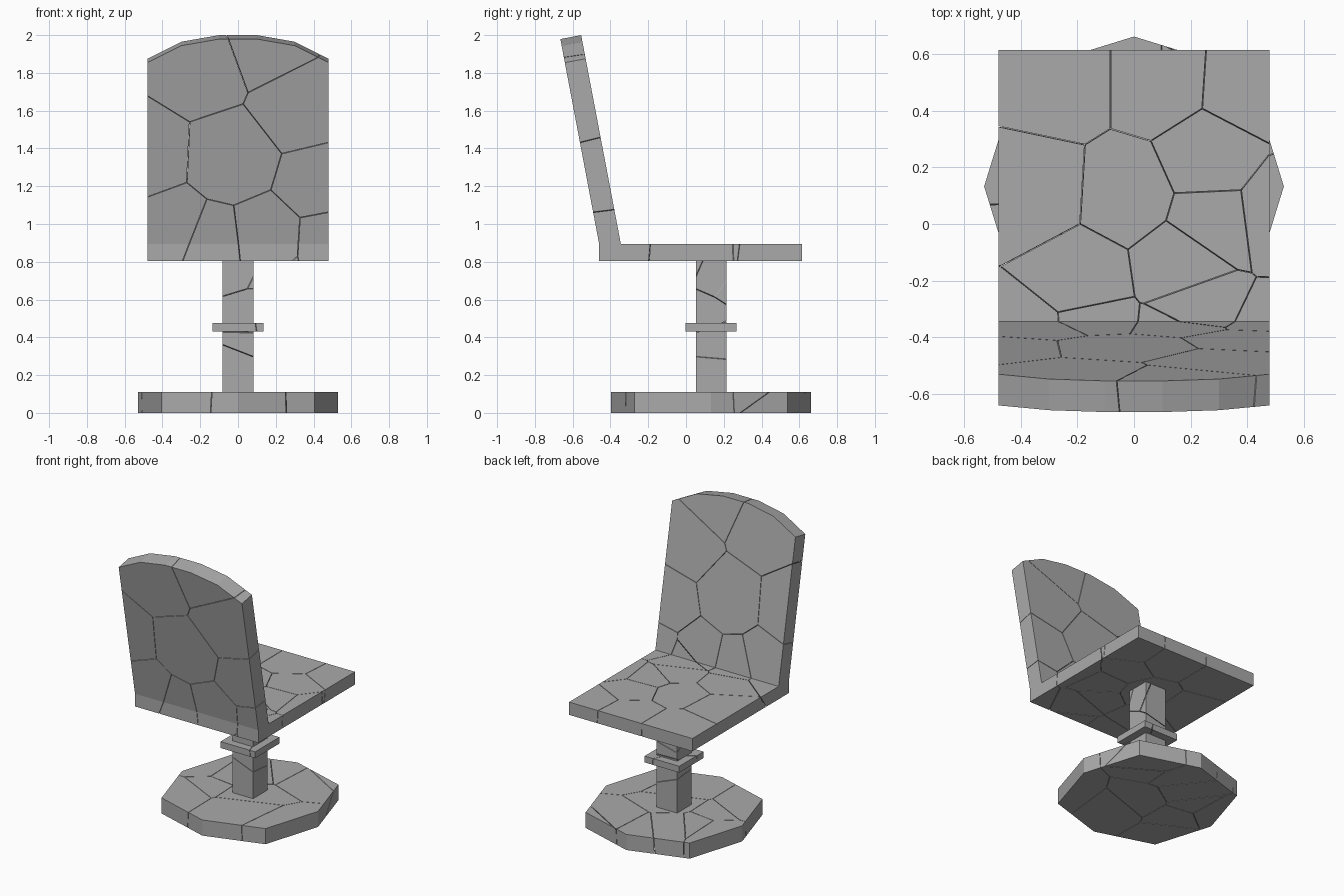
import bpy, bmesh, random
from mathutils import Vector

if "Cube" in bpy.data.objects:
    bpy.data.objects.remove(bpy.data.objects["Cube"])

random.seed(4)
GAP = 0.0015  # half the width of a crack

stone = bpy.data.materials.new("grey_stone")
stone.use_nodes = True
GREY = (0.4, 0.4, 0.4, 1)
stone.diffuse_color = GREY
stone.node_tree.nodes["Principled BSDF"].inputs["Base Color"].default_value = GREY


def prism(outline, offset):
    """Closed prism from a flat outline of 3D points."""
    bm = bmesh.new()
    face = bm.faces.new([bm.verts.new(p) for p in outline])
    ext = bmesh.ops.extrude_face_region(bm, geom=[face], use_keep_orig=True)
    moved = [g for g in ext["geom"] if isinstance(g, bmesh.types.BMVert)]
    bmesh.ops.translate(bm, verts=moved, vec=offset)
    bmesh.ops.recalc_face_normals(bm, faces=bm.faces)
    return bm


def slice_off(bm, point, normal):
    """Remove everything beyond a plane and cap the cut."""
    cut = bmesh.ops.bisect_plane(bm, geom=bm.verts[:] + bm.edges[:] + bm.faces[:],
                                 plane_co=point, plane_no=normal, clear_outer=True)
    rim = [e for e in cut["geom_cut"] if isinstance(e, bmesh.types.BMEdge) and e.is_boundary]
    if rim:
        bmesh.ops.edgeloop_fill(bm, edges=rim)


def add_cracked(name, solid, seeds):
    """Break a solid into shards around the seeds, joined in one object."""
    mesh = bpy.data.meshes.new(name)
    joined = bmesh.new()
    for seed in seeds:
        shard = solid.copy()
        for other in seeds:
            if other is not seed and shard.verts:
                way = (other - seed).normalized()
                slice_off(shard, (seed + other) / 2 - way * GAP, way)
        if shard.faces:
            bmesh.ops.recalc_face_normals(shard, faces=shard.faces)
            shard.to_mesh(mesh)
            joined.from_mesh(mesh)
        shard.free()
    joined.to_mesh(mesh)
    joined.free()
    solid.free()
    mesh.materials.append(stone)
    obj = bpy.data.objects.new(name, mesh)
    bpy.context.collection.objects.link(obj)


def box(half, y, low, high):
    corners = [(-half, y - half), (half, y - half), (half, y + half), (-half, y + half)]
    return prism([(a, b, low) for a, b in corners], (0, 0, high - low))


def scatter(count, reach, y, low, high):
    return [Vector((random.uniform(-reach, reach), y + random.uniform(-reach, reach),
                    random.uniform(low, high))) for _ in range(count)]


# Seat and leaning backrest share one side profile
W = 0.48
side = [(0.615, 0.805), (0.615, 0.895), (-0.345, 0.895), (-0.574, 2.1),
        (-0.688, 2.1), (-0.46, 0.895), (-0.46, 0.805)]
shell = prism([(-W, y, z) for y, z in side], (2 * W, 0, 0))

# Rounded top of the backrest, cut square to its lean
lean = Vector((0, 1, 0.19))
arc = [(-W, 1.875), (-0.3, 1.965), (-0.1, 2.0), (0.1, 2.0), (0.3, 1.965), (W, 1.875)]
front = [Vector((x, -0.345 - 0.19 * (z - 0.895), z)) for x, z in arc]
for a, b in zip(front, front[1:]):
    slice_off(shell, a, lean.cross(b - a) * (1 if lean.cross(b - a).z > 0 else -1))

# Shard centres on the seat (x, y) and on the backrest (x, z)
seat_spots = [(-0.27, 0.5), (0.1, 0.5), (0.4, 0.48), (-0.35, 0.12), (-0.02, 0.1),
              (0.28, 0.01), (0.27, 0.23), (0.51, 0.04), (0.17, -0.15), (-0.18, -0.2),
              (0.22, -0.29)]
back_spots = [(-0.03, 1.35), (-0.5, 1.37), (-0.2, 1.84), (0.33, 1.62), (0.15, 1.97),
              (0.43, 1.22), (-0.35, 0.98), (-0.14, 0.9), (0.15, 0.93), (0.49, 0.91)]
seeds = [Vector((x, y, random.uniform(0.82, 0.88))) for x, y in seat_spots]
seeds += [Vector((x, -0.41 - 0.19 * (z - 0.9) + random.uniform(-0.02, 0.02), z))
          for x, z in back_spots]
add_cracked("seat_and_backrest", shell, seeds)

# Post, collar and eight-sided foot
MID = 0.133
add_cracked("post", box(0.081, MID, 0.11, 0.805), scatter(6, 0.08, MID, 0.15, 0.8))
add_cracked("collar", box(0.135, MID, 0.43, 0.475), scatter(3, 0.13, MID, 0.43, 0.47))
R, D = 0.53, 0.405
ring = [(R, 0), (D, D), (0, R), (-D, D), (-R, 0), (-D, -D), (0, -R), (D, -D)]
foot = prism([(x, MID + y, 0) for x, y in ring], (0, 0, 0.11))
add_cracked("foot", foot, scatter(11, 0.45, MID, 0.02, 0.09))
